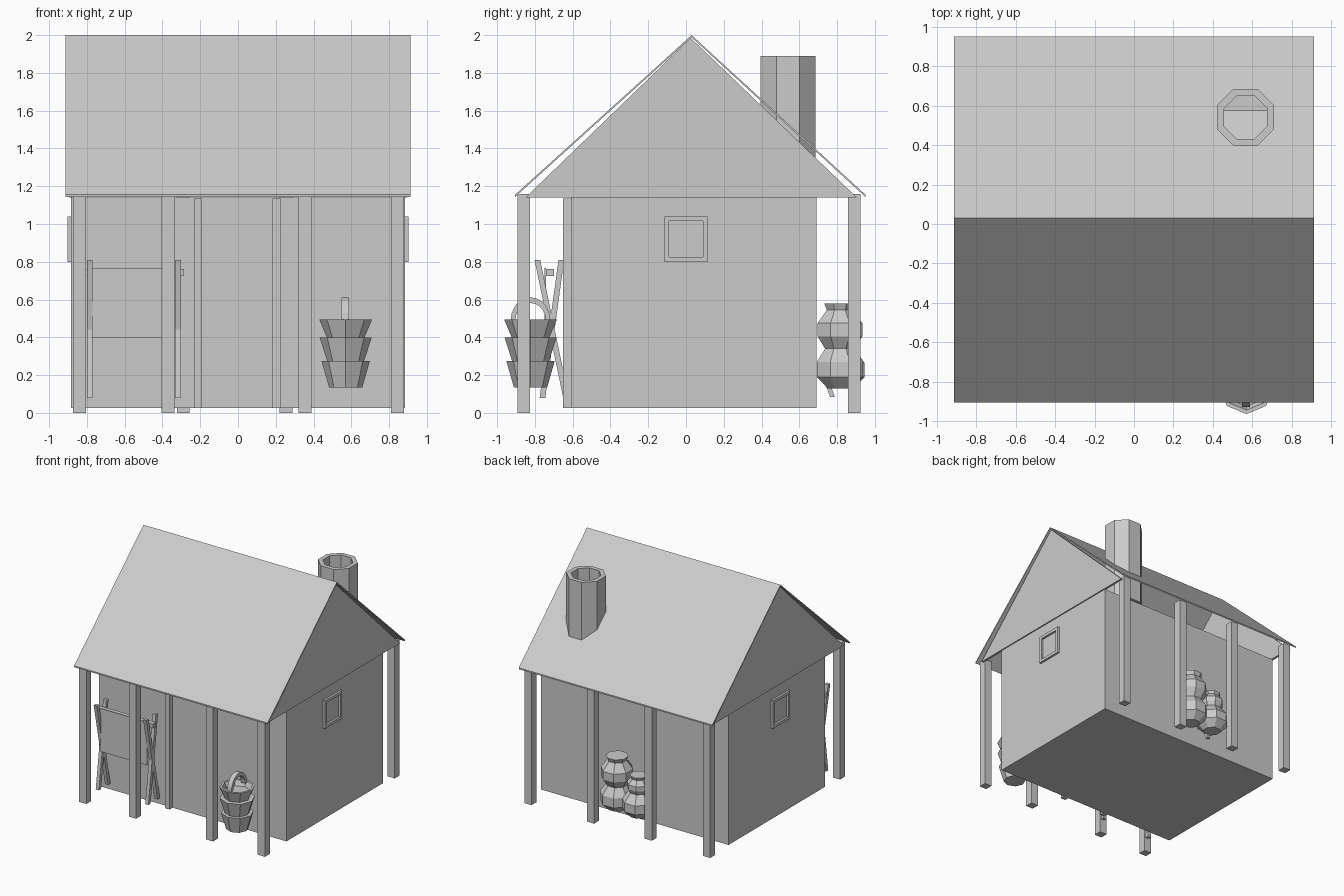
import bpy, bmesh
from math import pi, sin, cos
from mathutils import Vector

old = bpy.data.objects.get("Cube")
if old:
    bpy.data.objects.remove(old)

grey = bpy.data.materials.new("plain_grey")
grey.use_nodes = True
grey.diffuse_color = (0.6, 0.6, 0.6, 1)
grey.node_tree.nodes["Principled BSDF"].inputs["Base Color"].default_value = (0.6, 0.6, 0.6, 1)


def finish(name, bm):
    bmesh.ops.recalc_face_normals(bm, faces=bm.faces)
    mesh = bpy.data.meshes.new(name)
    bm.to_mesh(mesh)
    bm.free()
    mesh.materials.append(grey)
    obj = bpy.data.objects.new(name, mesh)
    bpy.context.collection.objects.link(obj)
    return obj


def box(name, x, y, z):
    """Box from three (low, high) ranges."""
    bm = bmesh.new()
    bmesh.ops.create_cube(bm, size=1)
    for v in bm.verts:
        v.co = [r[0] if c < 0 else r[1] for c, r in zip(v.co, (x, y, z))]
    return finish(name, bm)


def extrude_yz(name, points, x0, x1):
    """Side profile of (y, z) points, extruded along x."""
    bm = bmesh.new()
    face = bm.faces.new([bm.verts.new((x0, y, z)) for y, z in points])
    moved = bmesh.ops.extrude_face_region(bm, geom=[face])["geom"]
    verts = [g for g in moved if isinstance(g, bmesh.types.BMVert)]
    bmesh.ops.translate(bm, verts=verts, vec=(x1 - x0, 0, 0))
    return finish(name, bm)


def lathe(name, profile, x, y, sides=8, turn=0.0):
    """Faceted turned shape from (radius, z) points, closed at both ends."""
    bm = bmesh.new()
    rings = []
    for r, z in profile:
        angles = [turn + 2 * pi * i / sides for i in range(sides)]
        rings.append([bm.verts.new((x + r * cos(a), y + r * sin(a), z)) for a in angles])
    for low, high in zip(rings, rings[1:]):
        for i in range(sides):
            j = (i + 1) % sides
            bm.faces.new((low[i], low[j], high[j], high[i]))
    bm.faces.new(rings[0])
    bm.faces.new(rings[-1])
    return finish(name, bm)


def leaning_bar(name, x, start, end, width):
    """Bar between two (y, z) points, with level ends."""
    h = width / 2
    (ya, za), (yb, zb) = start, end
    extrude_yz(name, [(ya - h, za), (ya + h, za), (yb + h, zb), (yb - h, zb)], x - h, x + h)


# House body
box("house_body", (-0.885, 0.885), (-0.61, 0.69), (0.025, 1.14))

# Roof: two thin slopes meeting at the ridge
roof = [(-0.905, 1.155), (0.03, 2.0), (0.95, 1.155)]
extrude_yz("roof", roof + [(y, z - 0.012) for y, z in reversed(roof)], -0.913, 0.913)

# Gable ends and side windows
for side, s in (("left", 1), ("right", -1)):
    extrude_yz(side + "_gable", [(-0.85, 1.14), (0.025, 1.985), (0.905, 1.14)], s * 0.875, s * 0.895)
    x = sorted((s * 0.88, s * 0.903))
    for part, y in (("front", (-0.115, -0.09)), ("back", (0.09, 0.115))):
        box(f"{side}_window_{part}_frame", x, y, (0.8, 1.04))
    for part, z in (("bottom", (0.8, 0.825)), ("top", (1.015, 1.04))):
        box(f"{side}_window_{part}_frame", x, (-0.09, 0.09), z)

# Porch posts along the front and back eaves
for row, y, xs in (("front", -0.86, (-0.84, -0.37, 0.355, 0.845)),
                   ("back", 0.89, (-0.84, -0.29, 0.255, 0.845))):
    for x in xs:
        box(row + "_post", (x - 0.034, x + 0.034), (y - 0.033, y + 0.033), (0, 1.16))

# Door jambs
for x in (-0.212, 0.204):
    box("door_jamb", (x - 0.022, x + 0.022), (-0.65, -0.6), (0.025, 1.135))

# Chimney with an open flue
lathe("chimney", [(0.157, 1.16), (0.157, 1.89), (0.118, 1.89), (0.118, 1.5)], 0.565, 0.54, turn=pi / 8)

# Drying rack: crossed legs, rail and hanging cloth
for x in (-0.785, -0.318):
    leaning_bar("rack_leg", x, (-0.76, 0.08), (-0.66, 0.81), 0.03)
    leaning_bar("rack_leg", x, (-0.635, 0.08), (-0.787, 0.81), 0.03)
box("rack_rail", (-0.82, -0.285), (-0.74, -0.7), (0.725, 0.762))
box("hanging_cloth", (-0.772, -0.335), (-0.748, -0.74), (0.4, 0.768))

# Tiered basket with an arched handle
lathe("tiered_basket", [(0.088, 0.135), (0.128, 0.275), (0.098, 0.275), (0.138, 0.4), (0.1, 0.4),
                        (0.14, 0.495), (0.12, 0.495), (0.1, 0.45)], 0.57, -0.823)
arch = [(-cos(pi * i / 10), sin(pi * i / 10)) for i in range(11)]
outer = [(-0.823 + 0.105 * c, 0.49 + 0.122 * s) for c, s in arch]
inner = [(-0.823 + 0.08 * c, 0.49 + 0.092 * s) for c, s in reversed(arch)]
extrude_yz("basket_handle", outer + inner, 0.548, 0.588)

# Two gourd-shaped jars behind the house
lathe("tall_jar", [(0.07, 0.13), (0.132, 0.19), (0.132, 0.27), (0.085, 0.34), (0.128, 0.405),
                   (0.128, 0.475), (0.075, 0.545), (0.09, 0.58), (0.06, 0.58)], 0.08, 0.815, turn=pi / 8)
lathe("short_jar", [(0.07, 0.13), (0.13, 0.19), (0.13, 0.265), (0.075, 0.335), (0.092, 0.37),
                    (0.092, 0.41), (0.06, 0.45), (0.07, 0.475), (0.05, 0.475)], -0.13, 0.825, turn=pi / 8)
leaning_bar("jar_stem", -0.13, (0.775, 0.085), (0.755, 0.14), 0.025)
